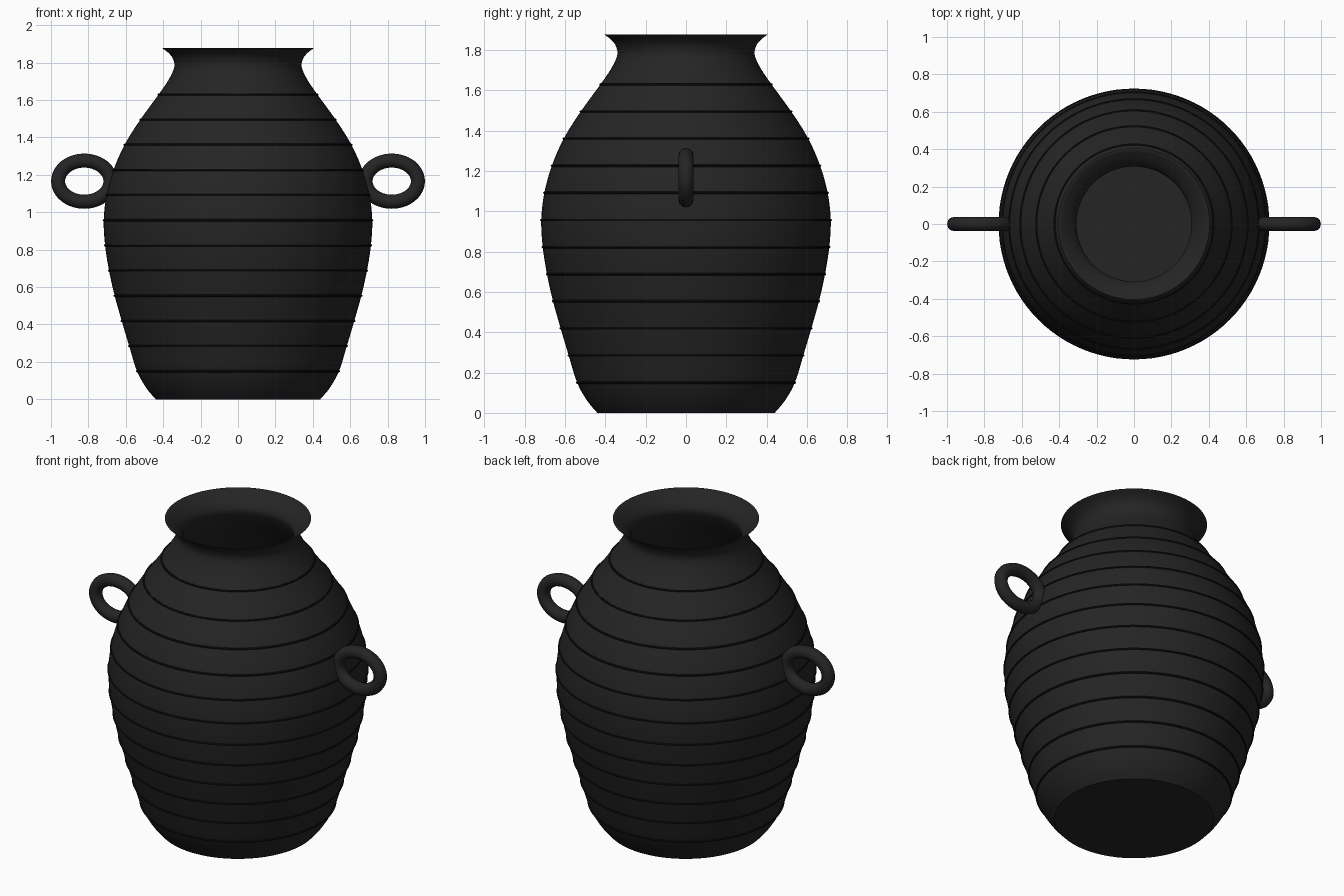
import bpy, bmesh, math
from mathutils import Vector

if "Cube" in bpy.data.objects:
    bpy.data.objects.remove(bpy.data.objects["Cube"], do_unlink=True)


def make_material(name, value):
    mat = bpy.data.materials.new(name)
    mat.use_nodes = True
    colour = (value, value, value, 1)
    mat.diffuse_color = colour
    mat.node_tree.nodes["Principled BSDF"].inputs["Base Color"].default_value = colour
    return mat


def smooth_path(points, steps=5):
    """Catmull-Rom curve through (radius, height) points."""
    pts = [Vector(p) for p in points]
    pts = [2 * pts[0] - pts[1]] + pts + [2 * pts[-1] - pts[-2]]
    path = []
    for a, b, c, d in zip(pts, pts[1:], pts[2:], pts[3:]):
        for i in range(steps):
            t = i / steps
            path.append(0.5 * (2 * b + (c - a) * t + (2 * a - 5 * b + 4 * c - d) * t**2
                               + (3 * b - a - 3 * c + d) * t**3))
    return path + [pts[-2]]


def radius_at(path, z):
    for a, b in zip(path, path[1:]):
        if a.y <= z <= b.y:
            return a.x + (b.x - a.x) * (z - a.y) / (b.y - a.y)


def lathe(name, path, mat, segments=96):
    bm = bmesh.new()
    verts = [bm.verts.new((p[0], 0, p[1])) for p in path]
    edges = [bm.edges.new(pair) for pair in zip(verts, verts[1:])]
    bmesh.ops.spin(bm, geom=verts + edges, cent=(0, 0, 0), axis=(0, 0, 1),
                   angle=math.tau, steps=segments)
    bmesh.ops.remove_doubles(bm, verts=bm.verts, dist=0.0002)
    bmesh.ops.recalc_face_normals(bm, faces=bm.faces)
    mesh = bpy.data.meshes.new(name)
    bm.to_mesh(mesh)
    bm.free()
    obj = bpy.data.objects.new(name, mesh)
    bpy.context.collection.objects.link(obj)
    mesh.materials.append(mat)
    shade(obj)
    return obj


def shade(obj):
    bpy.ops.object.select_all(action='DESELECT')
    obj.select_set(True)
    bpy.context.view_layer.objects.active = obj
    bpy.ops.object.shade_smooth_by_angle(angle=math.radians(35))


clay = make_material("black_clay", 0.018)
groove = make_material("dark_band", 0.006)

# Hollow jar: outer wall, flared lip, inner wall and floor
outer = smooth_path([(0.44, 0), (0.49, 0.06), (0.54, 0.15), (0.582, 0.285), (0.622, 0.42),
                     (0.66, 0.555), (0.69, 0.69), (0.711, 0.825), (0.718, 0.96),
                     (0.702, 1.095), (0.664, 1.23), (0.604, 1.365), (0.522, 1.495),
                     (0.424, 1.63), (0.37, 1.71), (0.341, 1.775), (0.348, 1.82),
                     (0.37, 1.85), (0.405, 1.877)])
lip = smooth_path([(0.395, 1.877), (0.35, 1.845), (0.318, 1.81), (0.308, 1.77), (0.335, 1.71)], 4)
wall = 0.035
inner = [(p.x - wall, p.y) for p in reversed(outer) if wall < p.y < 1.7]
jar = lathe("jar_body", [(0, 0)] + outer + lip + inner + [(0, wall)], clay)

# Thin raised bands around the body
for i in range(12):
    z = 0.15 + i * 0.1345
    bpy.ops.mesh.primitive_torus_add(major_segments=96, minor_segments=8,
                                     major_radius=radius_at(outer, z), minor_radius=0.006,
                                     location=(0, 0, z))
    band = bpy.context.object
    band.name = f"band_{i + 1}"
    band.data.materials.append(groove)
    shade(band)

# Oval ring handles on both sides
for side, x in (("left", 0.822), ("right", -0.822)):
    curve = bpy.data.curves.new(side + "_handle", 'CURVE')
    curve.dimensions = '3D'
    curve.bevel_depth = 0.0375
    curve.bevel_resolution = 4
    spline = curve.splines.new('POLY')
    count = 48
    spline.points.add(count - 1)
    for k, point in enumerate(spline.points):
        a = math.tau * k / count
        point.co = (0.14 * math.cos(a), 0, 0.11 * math.sin(a), 1)
    spline.use_cyclic_u = True
    spline.use_smooth = True
    curve.materials.append(clay)
    handle = bpy.data.objects.new(side + "_handle", curve)
    handle.location = (x, 0, 1.166)
    bpy.context.collection.objects.link(handle)
